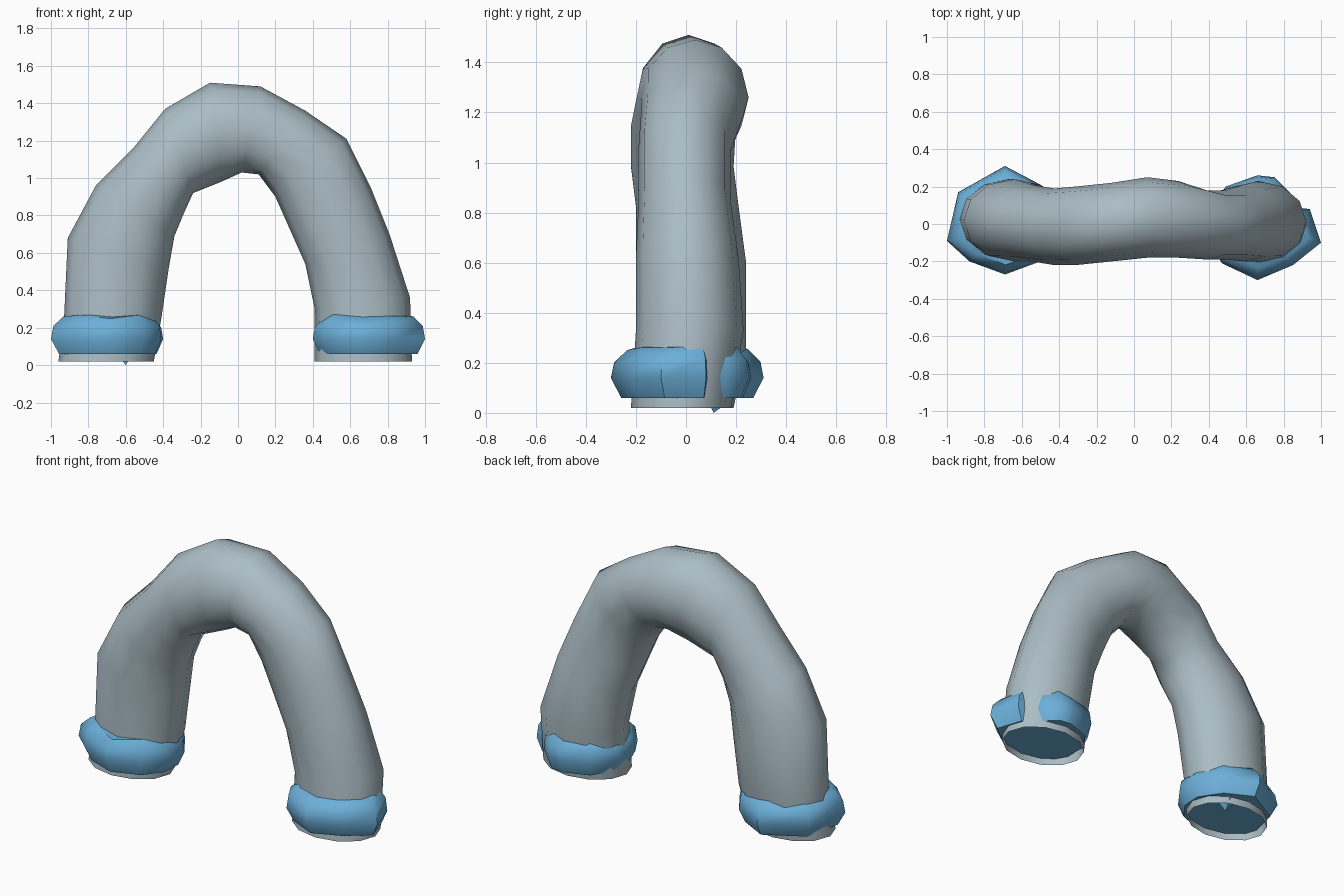
import bpy
import bmesh
from math import cos, sin, pi, radians
from mathutils import Vector

default_cube = bpy.data.objects.get("Cube")
if default_cube:
    bpy.data.objects.remove(default_cube, do_unlink=True)


def make_material(name, colour):
    material = bpy.data.materials.new(name)
    material.use_nodes = True
    material.diffuse_color = colour
    shader = material.node_tree.nodes["Principled BSDF"]
    shader.inputs["Base Color"].default_value = colour
    shader.inputs["Roughness"].default_value = 0.7
    return material


def bridge(bm, lower, upper):
    """Join two vertex loops with a band of quads."""
    count = len(lower)
    for i in range(count):
        j = (i + 1) % count
        bm.faces.new((lower[i], lower[j], upper[j], upper[i]))


def finish(bm, name, material, angle):
    """Turn the mesh into a smooth-shaded object."""
    bmesh.ops.recalc_face_normals(bm, faces=bm.faces[:])
    mesh = bpy.data.meshes.new(name)
    bm.to_mesh(mesh)
    bm.free()
    mesh.materials.append(material)
    obj = bpy.data.objects.new(name, mesh)
    bpy.context.collection.objects.link(obj)
    bpy.ops.object.select_all(action="DESELECT")
    obj.select_set(True)
    bpy.context.view_layer.objects.active = obj
    bpy.ops.object.shade_smooth_by_angle(angle=radians(angle))
    return obj


grey = make_material("pale blue grey", (0.41, 0.51, 0.56, 1))
blue = make_material("water blue", (0.15, 0.43, 0.69, 1))

# Arch stations: outer x, outer z, inner x, inner z, front y, back y
stations = [
    (-.96, .02, -.45, .02, -.2, .19),
    (-.93, .25, -.41, .25, -.19, .24),
    (-.91, .68, -.37, .52, -.2, .24),
    (-.76, .96, -.34, .69, -.2, .21),
    (-.56, 1.16, -.29, .81, -.22, .19),
    (-.39, 1.37, -.24, .92, -.22, .2),
    (-.15, 1.51, -.09, .98, -.2, .22),
    (.12, 1.49, .02, 1.03, -.18, .25),
    (.36, 1.36, .11, 1.02, -.18, .23),
    (.58, 1.21, .2, .9, -.19, .18),
    (.71, .95, .28, .72, -.19, .18),
    (.81, .7, .36, .54, -.2, .21),
    (.92, .36, .41, .3, -.2, .23),
    (.93, .02, .41, .02, -.22, .18),
]


# Arch tube, open at both feet
def build_arch(sides=12):
    bm = bmesh.new()
    previous = None
    for outer_x, outer_z, inner_x, inner_z, front, back in stations:
        outer = Vector((outer_x, 0, outer_z))
        inner = Vector((inner_x, 0, inner_z))
        middle, half = (outer + inner) / 2, (outer - inner) / 2
        loop = []
        for i in range(sides):
            turn = 2 * pi * i / sides
            point = middle + half * cos(turn)
            point.y = (front + back) / 2 + sin(turn) * (back - front) / 2
            loop.append(bm.verts.new(point))
        if previous:
            bridge(bm, previous, loop)
        previous = loop
    finish(bm, "arch_tube", grey, 80)


# Splash collar: a bulging blob around one foot with a flat underside
def build_collar(name, outline, drip=None):
    bm = bmesh.new()
    centre = sum((Vector(p) for p in outline), Vector((0, 0))) / len(outline)
    levels = [(.06, .87), (.14, 1), (.21, .96), (.26, .8)]
    loops = []
    for height, scale in levels:
        loop = []
        for i, point in enumerate(outline):
            x, y = centre + (Vector(point) - centre) * scale
            ripple = (.012 * sin(i * 2.3)) if height > .2 else 0
            loop.append(bm.verts.new((x, y, height + ripple)))
        loops.append(loop)
    for lower, upper in zip(loops, loops[1:]):
        bridge(bm, lower, upper)
    bm.faces.new(loops[0])
    bm.faces.new(loops[-1])
    # Small drip hanging below the underside
    if drip:
        x, y = drip
        tip = bm.verts.new((x, y, 0))
        corners = [bm.verts.new((x + dx, y + dy, .065))
                   for dx, dy in ((-.05, 0), (.04, -.03), (.03, .09))]
        for i in range(3):
            bm.faces.new((corners[i], corners[(i + 1) % 3], tip))
        bm.faces.new(corners)
    finish(bm, name, blue, 50)


build_arch()
build_collar("right_foot_collar", [
    (-1, -.09), (-.88, -.2), (-.69, -.27), (-.5, -.2), (-.41, -.08),
    (-.4, .06), (-.5, .21), (-.69, .31), (-.94, .17)], drip=(-.6, .11))
# The left collar dips inside the tube to leave a gap
build_collar("left_foot_collar", [
    (1, -.1), (.94, .08), (.85, .09), (.83, .17), (.75, .25), (.66, .26),
    (.49, .2), (.4, .06), (.4, -.09), (.47, -.21), (.66, -.3), (.85, -.22)])
